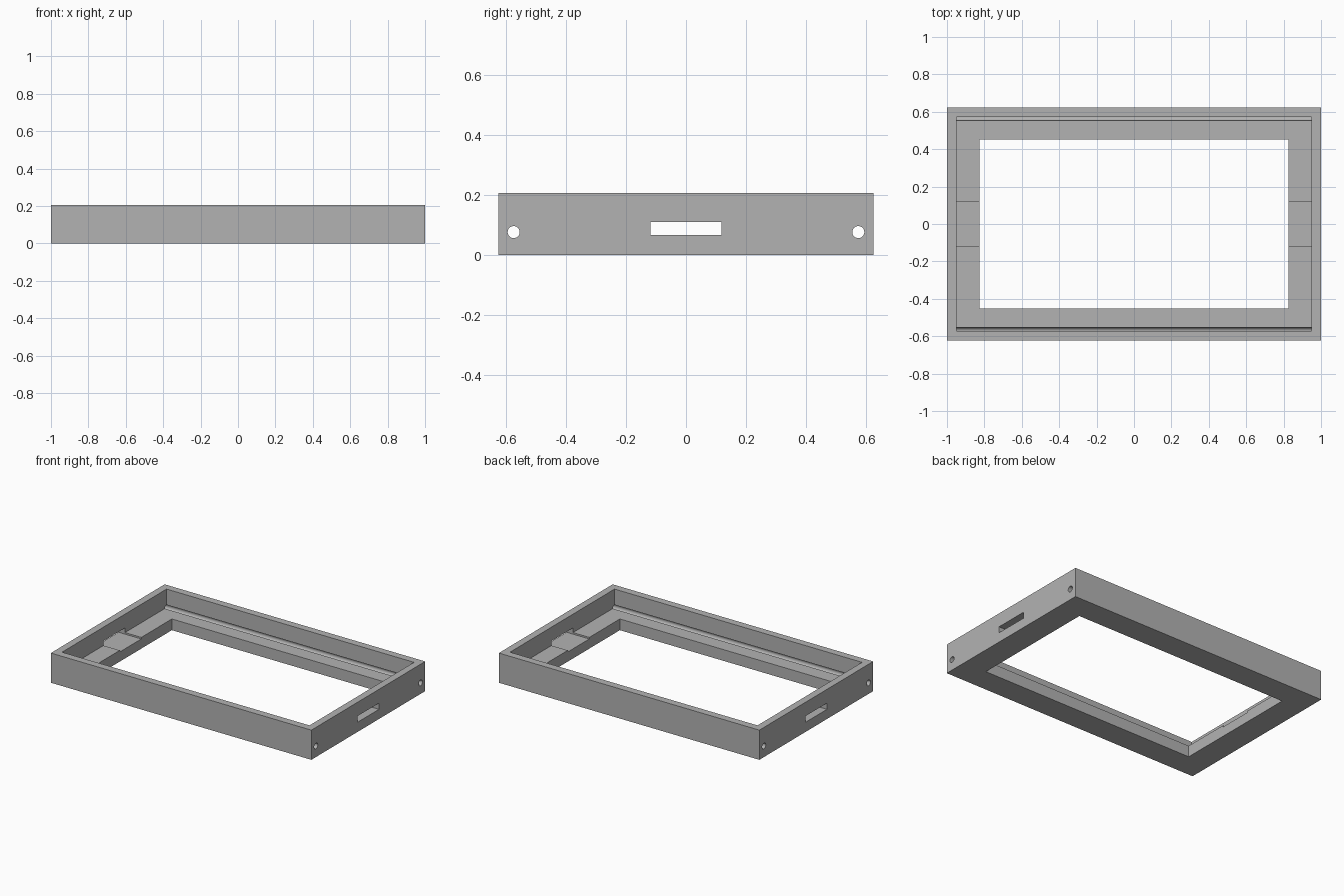
import bpy
import math

cube = bpy.data.objects.get("Cube")
if cube:
    bpy.data.objects.remove(cube, do_unlink=True)

HALF_X, HALF_Y, HEIGHT = 1.0, 0.624, 0.206
POCKET_X, POCKET_Y = 0.95, 0.573
WINDOW_X, WINDOW_Y = 0.825, 0.453
FLOOR = 0.078

grey = bpy.data.materials.new("plain grey")
grey.use_nodes = True
colour = (0.45, 0.45, 0.45, 1)
grey.diffuse_color = colour
grey.node_tree.nodes["Principled BSDF"].inputs["Base Color"].default_value = colour


def box(name, half_x, half_y, low, high):
    bpy.ops.mesh.primitive_cube_add(size=2, location=(0, 0, (low + high) / 2))
    obj = bpy.context.object
    obj.name = name
    obj.scale = (half_x, half_y, (high - low) / 2)
    bpy.ops.object.transform_apply(location=True, rotation=True, scale=True)
    return obj


def rod(name, y, z, radius):
    bpy.ops.mesh.primitive_cylinder_add(vertices=32, radius=radius, depth=2.4,
                                        location=(0, y, z),
                                        rotation=(0, math.pi / 2, 0))
    bpy.context.object.name = name
    return bpy.context.object


def cut(target, cutter):
    cutter.hide_render = True
    bpy.ops.object.select_all(action="DESELECT")
    bpy.context.view_layer.objects.active = target
    target.select_set(True)
    mod = target.modifiers.new("cut", "BOOLEAN")
    mod.operation = "DIFFERENCE"
    mod.solver = "EXACT"
    mod.object = cutter
    bpy.ops.object.modifier_apply(modifier=mod.name)
    bpy.data.objects.remove(cutter, do_unlink=True)


# Outer tray block
frame = box("display_frame", HALF_X, HALF_Y, 0, HEIGHT)

# Deep pocket from above, leaving a ledge, and the open window through it
cut(frame, box("pocket_cutter", POCKET_X, POCKET_Y, FLOOR, 0.4))
cut(frame, box("window_cutter", WINDOW_X, WINDOW_Y, -0.2, 0.4))

# Slot through both end walls, which also lowers the ledge between them
cut(frame, box("slot_cutter", 1.2, 0.118, 0.067, 0.11))

# Rod holes along the full length, grooving the ledge and long walls
for side in (-1, 1):
    cut(frame, rod("rod_hole_cutter", side * 0.5735, 0.0765, 0.02))

frame.data.materials.clear()
frame.data.materials.append(grey)
for face in frame.data.polygons:
    face.material_index = 0

bpy.context.view_layer.objects.active = frame
frame.select_set(True)
bpy.ops.object.shade_smooth_by_angle(angle=math.radians(30))
